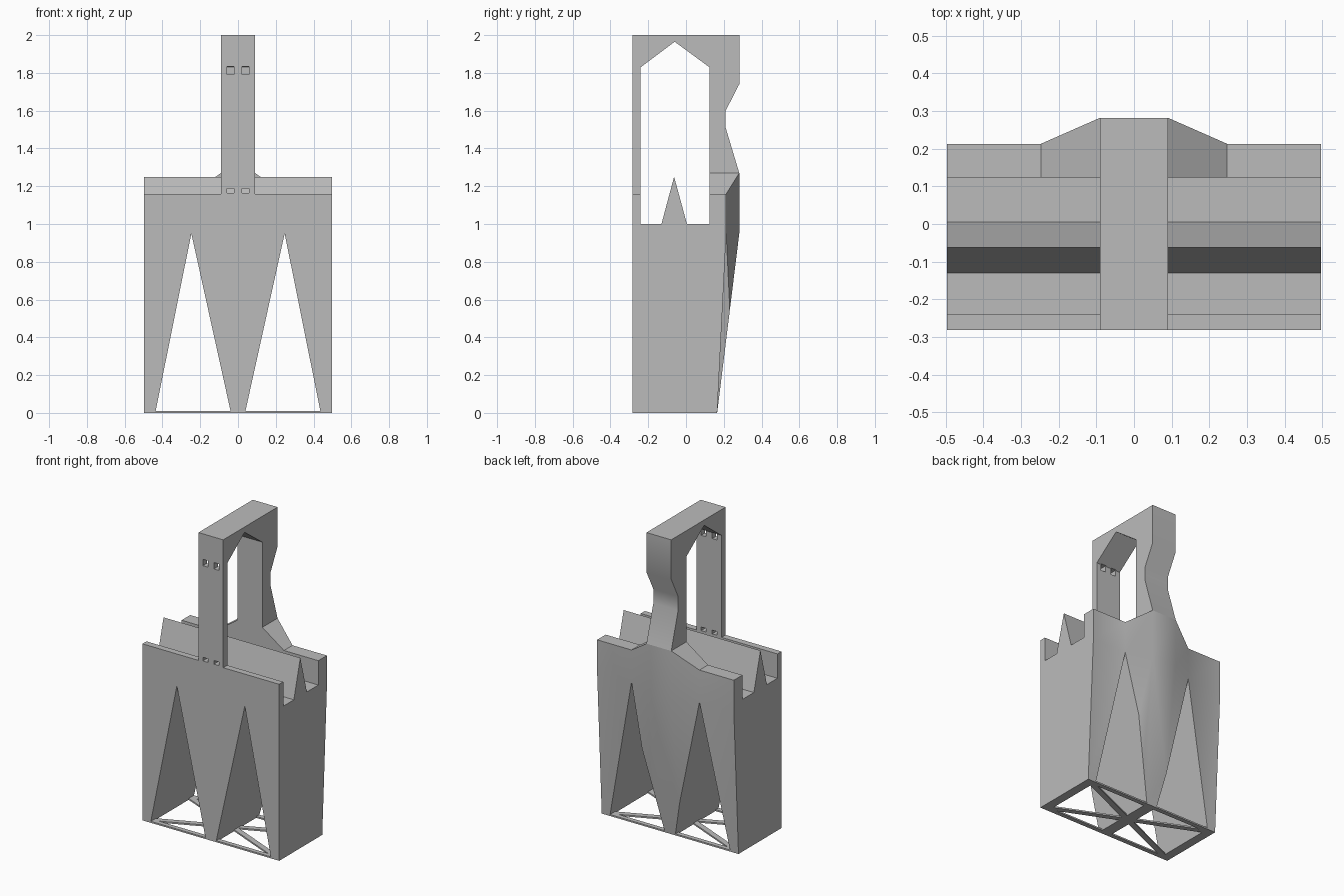
import bpy, bmesh, math
from mathutils import Matrix

cube = bpy.data.objects.get("Cube")
if cube:
    bpy.data.objects.remove(cube, do_unlink=True)

grey = bpy.data.materials.new("plain grey")
grey.use_nodes = True
COLOUR = (0.5, 0.5, 0.5, 1)
grey.diffuse_color = COLOUR
grey.node_tree.nodes["Principled BSDF"].inputs["Base Color"].default_value = COLOUR

HALF, GRIP = 0.497, 0.09          # half widths of body and handle
FRONT, BACK, FOOT = -0.282, 0.282, 0.165


def add_object(name, bm):
    bmesh.ops.recalc_face_normals(bm, faces=bm.faces)
    mesh = bpy.data.meshes.new(name)
    bm.to_mesh(mesh)
    bm.free()
    mesh.materials.append(grey)
    obj = bpy.data.objects.new(name, mesh)
    bpy.context.collection.objects.link(obj)
    return obj


def loft(bm, rings):
    """Bridge closed rings of equal length and cap both ends."""
    rows = [[bm.verts.new(p) for p in ring] for ring in rings]
    n = len(rows[0])
    for a, b in zip(rows, rows[1:]):
        for i in range(n):
            j = (i + 1) % n
            bm.faces.new((a[i], a[j], b[j], b[i]))
    bm.faces.new(rows[0])
    bm.faces.new(rows[-1])


def box(bm, centre, size, turn=0):
    m = (Matrix.Translation(centre) @ Matrix.Rotation(turn, 4, 'Z')
         @ Matrix.Diagonal((*size, 1)))
    bmesh.ops.create_cube(bm, size=1, matrix=m)


def cut(obj, name, bm):
    cutter = add_object(name, bm)
    cutter.hide_render = True
    cutter.hide_set(True)
    cutter.display_type = 'WIRE'
    mod = obj.modifiers.new(name, 'BOOLEAN')
    mod.operation, mod.solver, mod.object = 'DIFFERENCE', 'EXACT', cutter
    bpy.context.view_layer.objects.active = obj
    bpy.ops.object.modifier_apply(modifier=mod.name)
    bpy.data.objects.remove(cutter, do_unlink=True)


def smooth(obj):
    bpy.ops.object.select_all(action='DESELECT')
    obj.select_set(True)
    bpy.context.view_layer.objects.active = obj
    bpy.ops.object.shade_smooth_by_angle(angle=math.radians(30))


# Body: side profile lofted across x, rising and bulging behind the handle
def body_ring(x):
    middle = abs(x) <= GRIP
    top = 1.27 if middle else 1.16
    back = BACK if middle else 0.213
    profile = [(FRONT, 0), (FRONT, 1.16), (-0.24, 1.16), (-0.24, 1),
               (-0.13, 1), (-0.063, 1.25), (0.005, 1), (0.124, 1),
               (0.124, top), (back, top), (back, 0.95), (FOOT, 0)]
    return [(x, y, z) for y, z in profile]


bm = bmesh.new()
loft(bm, [body_ring(x) for x in (-HALF, -0.247, -GRIP, GRIP, 0.247, HALF)])
body = add_object("body", bm)

# Two tapering tunnels from front to back
bm = bmesh.new()
for side in (-1, 1):
    triangle = [(0.035, -0.01), (0.44, -0.01), (0.247, 0.95)]
    loft(bm, [[(side * x, y, z) for x, z in triangle] for y in (-0.6, 0.6)])
cut(body, "tunnel_cutter", bm)
smooth(body)

# Handle: arched frame with a shaped rear grip
frame = [(FRONT, 1.16), (FRONT, 2), (BACK, 2), (BACK, 1.74), (0.21, 1.6),
         (0.21, 1.51), (BACK, 1.27), (0.124, 1.27), (0.124, 1.83),
         (-0.06, 1.965), (-0.24, 1.83), (-0.24, 1.16)]
bm = bmesh.new()
loft(bm, [[(x, y, z) for y, z in frame] for x in (-GRIP, GRIP)])
handle = add_object("handle", bm)

# Pairs of small slots through the front strut
bm = bmesh.new()
for side in (-1, 1):
    for z, height in ((1.177, 0.024), (1.812, 0.042)):
        box(bm, (side * 0.04, -0.26, z), (0.036, 0.1, height))
cut(handle, "slot_cutter", bm)
smooth(handle)

# Thin base: front and back rims with crossing braces
bm = bmesh.new()
RIM, THICK = 0.03, 0.01
mid_y, depth = (FRONT + FOOT) / 2, FOOT - FRONT
for y in (FRONT + RIM / 2, FOOT - RIM / 2):
    box(bm, (0, y, THICK / 2), (2 * HALF, RIM, THICK))
run, rise = 2 * HALF - 0.06, depth - 0.04
for side in (-1, 1):
    box(bm, (0, mid_y, THICK / 2), (math.hypot(run, rise), 0.036, THICK),
        side * math.atan2(rise, run))
add_object("base_frame", bm)
